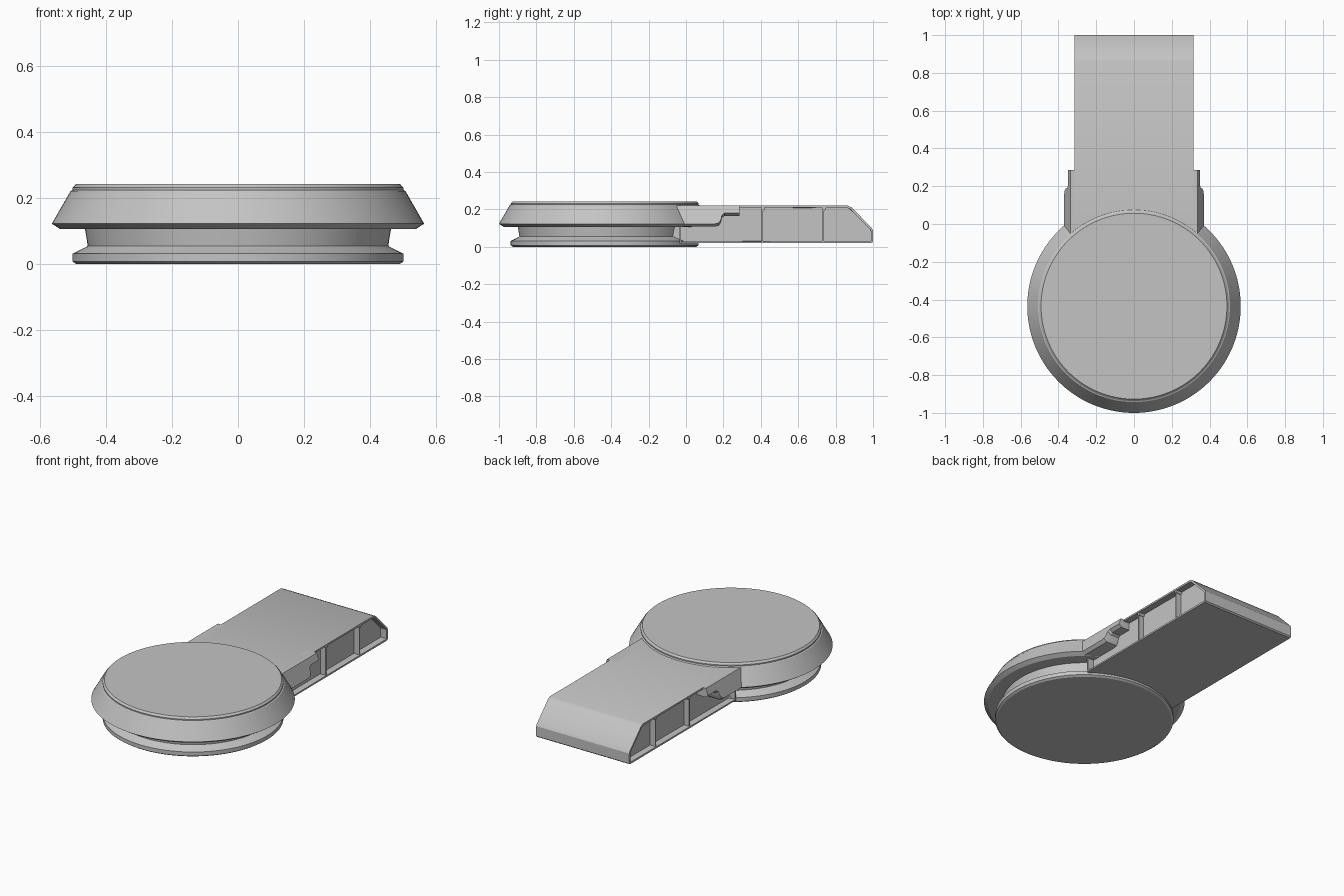
import bpy, bmesh, math
from mathutils import Matrix

if "Cube" in bpy.data.objects:
    bpy.data.objects.remove(bpy.data.objects["Cube"], do_unlink=True)

# Single grey material
grey = bpy.data.materials.new("plain_grey")
grey.use_nodes = True
colour = (0.55, 0.55, 0.55, 1)
grey.diffuse_color = colour
grey.node_tree.nodes["Principled BSDF"].inputs["Base Color"].default_value = colour

DISC_Y = -0.435      # centre of the round head
HALF_W = 0.315       # half width of the handle
CORE_W = 0.275       # half width inside the side recesses


def finish(name, bm, angle=25):
    bmesh.ops.recalc_face_normals(bm, faces=bm.faces[:])
    mesh = bpy.data.meshes.new(name)
    bm.to_mesh(mesh)
    bm.free()
    obj = bpy.data.objects.new(name, mesh)
    bpy.context.collection.objects.link(obj)
    mesh.materials.append(grey)
    bpy.ops.object.select_all(action='DESELECT')
    obj.select_set(True)
    bpy.context.view_layer.objects.active = obj
    bpy.ops.object.shade_smooth_by_angle(angle=math.radians(angle))
    return obj


def loft(bm, rings):
    """Bridge matching closed rings and cap both ends."""
    rows = [[bm.verts.new(p) for p in ring] for ring in rings]
    n = len(rows[0])
    for a, b in zip(rows, rows[1:]):
        for i in range(n):
            j = (i + 1) % n
            bm.faces.new((a[i], a[j], b[j], b[i]))
    return bm.faces.new(rows[0]), bm.faces.new(rows[-1])


def lathe(name, profile, sides=128):
    bm = bmesh.new()
    turns = [2 * math.pi * i / sides for i in range(sides)]
    loft(bm, [[(r * math.cos(t), DISC_Y + r * math.sin(t), z) for t in turns]
              for r, z in profile])
    return finish(name, bm)


def box(name, x, y, z):
    bm = bmesh.new()
    loft(bm, [[(px, py, pz) for px, py in
               ((x[0], y[0]), (x[1], y[0]), (x[1], y[1]), (x[0], y[1]))] for pz in z])
    return finish(name, bm)


# Round head: base rim, neck and flared upper cap
lathe("base_rim", [(0.49, 0), (0.502, 0.008), (0.502, 0.032), (0.465, 0.05), (0.455, 0.056)])
lathe("neck", [(0.455, 0.05), (0.465, 0.112)])
lathe("flared_cap", [(0.46, 0.107), (0.54, 0.107), (0.565, 0.123), (0.508, 0.222),
                     (0.502, 0.225), (0.502, 0.232), (0.492, 0.243)])

# Handle: sloped-end prism with a framed recess in each side
outline = [(-0.035, 0.02), (0.992, 0.02), (1.0, 0.027), (1.0, 0.088),
           (0.994, 0.1), (0.885, 0.211), (0.865, 0.22), (-0.035, 0.22)]
bm = bmesh.new()
caps = loft(bm, [[(x, y, z) for y, z in outline] for x in (-HALF_W, HALF_W)])
bmesh.ops.recalc_face_normals(bm, faces=bm.faces[:])
bmesh.ops.inset_individual(bm, faces=list(caps), thickness=0.012)
bmesh.ops.inset_individual(bm, faces=list(caps), thickness=0.0005, depth=-(HALF_W - CORE_W))
finish("handle", bm)

# Core that joins the handle to the neck
box("handle_core", (-CORE_W, CORE_W), (-0.3, 0.0), (0.025, 0.215))

# Shoulder sections along y: (position, underside height)
steps = [(-0.1, 0.108), (0.155, 0.108), (0.175, 0.113), (0.187, 0.13),
         (0.192, 0.155), (0.205, 0.165), (0.285, 0.165)]


def flare(z):
    return 0.335 + (0.22 - z) * 0.36


for side, label in ((1, "left"), (-1, "right")):
    # Flared shoulder that continues the cap along the handle
    bm = bmesh.new()
    loft(bm, [[(side * x, y, z) for x, z in
               ((CORE_W - 0.005, low), (flare(low) - 0.025, low),
                (flare(low + 0.015), low + 0.015), (flare(0.22), 0.22),
                (CORE_W - 0.005, 0.22))] for y, low in steps])
    finish(label + "_shoulder", bm)

    # Thin ribs and small pegs within the recess
    for i, y in enumerate((0.408, 0.735)):
        xs = sorted((side * (CORE_W - 0.005), side * (HALF_W - 0.005)))
        box(f"{label}_rib_{i + 1}", xs, (y - 0.004, y + 0.004), (0.028, 0.212))
        bm = bmesh.new()
        bmesh.ops.create_cone(
            bm, cap_ends=True, segments=16, radius1=0.009, radius2=0.009, depth=0.04,
            matrix=Matrix.Translation((side * 0.292, y + 0.004, 0.203))
            @ Matrix.Rotation(math.pi / 2, 4, 'Y'))
        finish(f"{label}_peg_{i + 1}", bm, 40)
